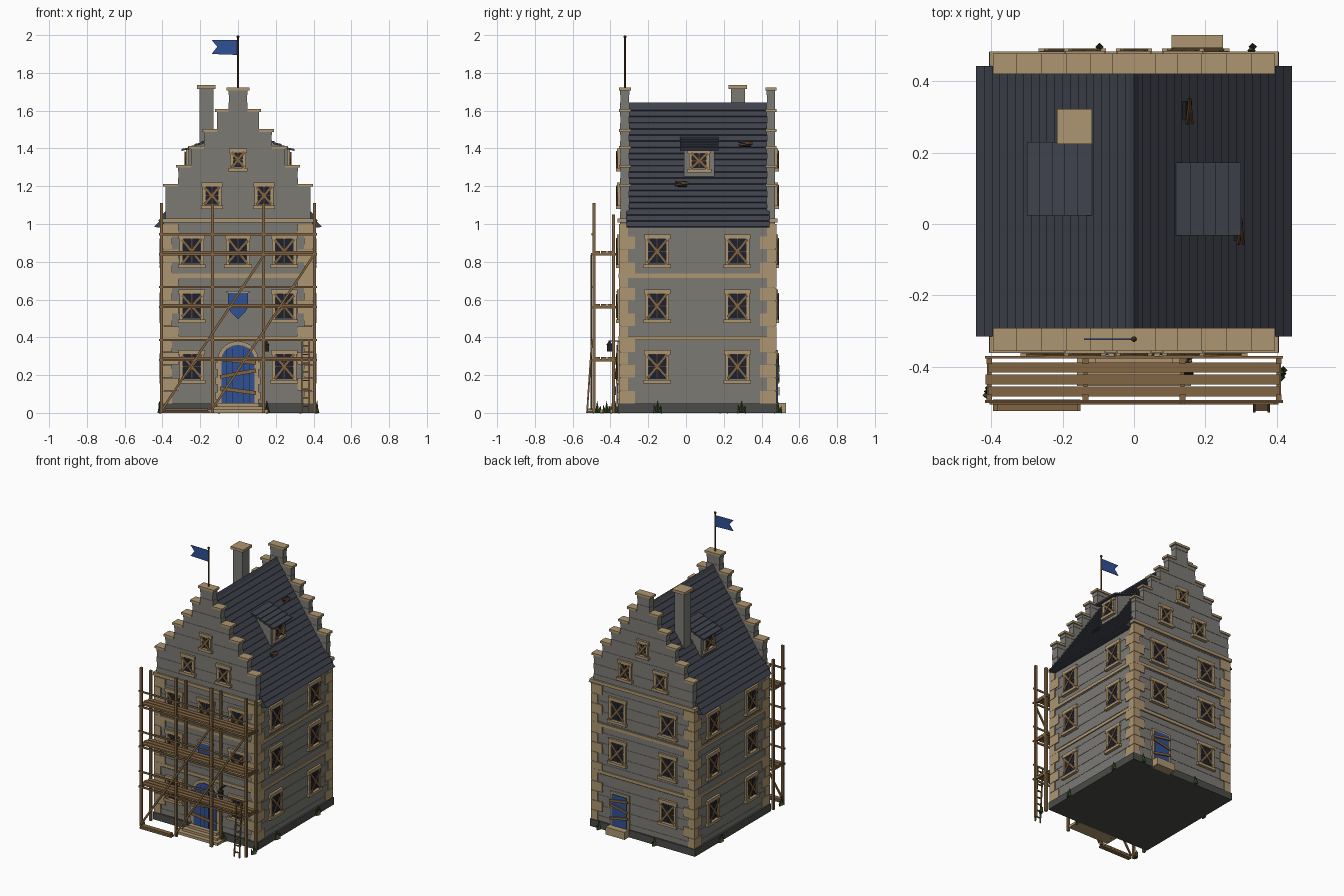
import bpy, bmesh, math, random
from mathutils import Matrix, Vector

if "Cube" in bpy.data.objects:
    bpy.data.objects.remove(bpy.data.objects["Cube"])

random.seed(4)
COL = dict(stone=(.20, .195, .175), dark=(.07, .07, .065), sand=(.42, .30, .16), slate=(.05, .055, .072),
           wood=(.22, .13, .055), oldwood=(.09, .045, .02), blue=(.03, .08, .30), glass=(.01, .015, .035),
           iron=(.015, .015, .015), green=(.04, .075, .02))
MAT = {}
for k, c in COL.items():
    MAT[k] = bpy.data.materials.new(k)
    MAT[k].diffuse_color = (*c, 1)
I = Matrix.Identity(4)
PARTS = {}


def T(x, y, z):
    return Matrix.Translation((x, y, z))


def R(deg, axis='Z'):
    return Matrix.Rotation(math.radians(deg), 4, axis)


def get(name, mat):
    return PARTS.setdefault(name, (bmesh.new(), mat))[0]


def box(name, mat, x0, x1, y0, y1, z0, z1, M=I):
    m = M @ T((x0+x1)/2, (y0+y1)/2, (z0+z1)/2) @ Matrix.Diagonal((x1-x0, y1-y0, z1-z0, 1))
    bmesh.ops.create_cube(get(name, mat), size=1, matrix=m)


def beam(name, mat, p, q, w, h, M=I):
    p, q = Vector(p), Vector(q)
    d = q - p
    m = M @ Matrix.Translation((p+q)/2) @ d.to_track_quat('X', 'Z').to_matrix().to_4x4()
    bmesh.ops.create_cube(get(name, mat), size=1, matrix=m @ Matrix.Diagonal((d.length, w, h, 1)))


def cone(name, mat, r1, r2, h, n, M):
    bmesh.ops.create_cone(get(name, mat), cap_ends=True, segments=n, radius1=r1, radius2=r2,
                          depth=h, matrix=M @ T(0, 0, h/2))


def prism(name, mat, pts, d0, d1, M=I):
    bm = get(name, mat)
    a = [bm.verts.new(M @ Vector((u, d0, v))) for u, v in pts]
    b = [bm.verts.new(M @ Vector((u, d1, v))) for u, v in pts]
    bm.faces.new(a)
    bm.faces.new(b[::-1])
    for i in range(len(pts)):
        j = (i+1) % len(pts)
        bm.faces.new((a[j], a[i], b[i], b[j]))


def courses(name, x, y0, y1, z0, z1, n):
    for i in range(n):
        e = .002 * (i % 2)
        box(name, 'stone', -x+e, x-e, y0+e, y1-e, z0+(z1-z0)*i/n, z0+(z1-z0)*(i+1)/n)


# walls, plinth, string courses, cornice
Y0, Y1 = -.35, .472
box('plinth', 'dark', -.407, .407, -.36, .482, 0, .05)
courses('walls', .395, Y0, Y1, .05, 1.0, 26)
for z in (.385, .715):
    box('string_courses', 'sand', -.401, .401, Y0-.007, Y1+.007, z, z+.022)
box('cornice', 'sand', -.406, .406, Y0-.012, Y1+.012, 1.008, 1.03)
courses('cornice_bed', .395, Y0, Y1, 1.0, 1.01, 1)

# corner quoins, alternating long and short
for i in range(14):
    z = .05 + i*.068
    a, b = (.085, .05) if i % 2 else (.05, .085)
    for sx in (-1, 1):
        xs = sorted((sx*.4, sx*(.4-a)))
        box('quoins', 'sand', *xs, Y0-.006, Y0-.006+b, z+.001, z+.067)
        box('quoins', 'sand', *xs, Y1+.006-b, Y1+.006, z+.001, z+.067)

# stepped gables with capstones
STEPS = [(.385, 1.21), (.318, 1.31), (.25, 1.41), (.18, 1.5), (.112, 1.605), (.05, 1.72)]
for name, ya, yb in (('front_gable', Y0, -.299), ('back_gable', .427, Y1)):
    z0 = 1.03
    for i, (x, z1) in enumerate(STEPS):
        courses(name, x, ya, yb, z0, z1, 5 if i == 0 else 3)
        inner = STEPS[i+1][0] if i < 5 else 0
        for s in (-1, 1):
            xs = sorted((s*(x+.011), s*inner))
            box('gable_caps', 'sand', *xs, ya-.006, yb+.007, z1-.012, z1+.003)
        z0 = z1

# roof: saw-tooth slate courses on both slopes
N, K = 20, .65/.44
right = []
for i in range(N):
    xa, xb = .44*i/N, .44*(i+1)/N
    right += [(xa, 1.631-K*xa), (xb+.003, 1.636-K*xb)]
right.append((.43, .982))
prism('roof', 'slate', right + [(-x, z) for x, z in right[:0:-1]], -.315, .443)
prism('ridge', 'slate', [(-.014, 1.618), (.014, 1.618), (0, 1.642)], -.299, .427)


def window(M, u, z, w=.128, h=.165, boards=True):
    m = M @ T(u, 0, z)
    a, b, t = w/2, h/2, .018
    box('window_panes', 'glass', -a+t, a-t, -.004, .01, -b+t, b-t, m)
    for s in (-1, 1):
        xs = sorted((s*a, s*(a-t)))
        box('window_frames', 'sand', *xs, -.012, .01, -b, b, m)
    box('window_frames', 'sand', -a-.006, a+.006, -.014, .01, b-t, b+.006, m)
    box('window_frames', 'sand', -a-.009, a+.009, -.02, .01, -b-.006, -b+t*.7, m)
    box('window_bars', 'oldwood', -.003, .003, -.009, 0, -b+t, b-t, m)
    box('window_bars', 'oldwood', -a+t, a-t, -.009, 0, -.003, .003, m)
    if boards:
        for s in (-1, 1):
            j = random.uniform(-.006, .006)
            p, q = (-a*.8, -.016-s*.002, -s*b*.75+j), (a*.8, -.016-s*.002, s*b*.75-j)
            beam('window_boards', 'wood', p, q, .005, .015, m)


FRONT, RIGHT = T(0, Y0, 0), T(.395, 0, 0) @ R(90)
BACK, LEFT = T(0, Y1, 0) @ R(180), T(-.395, 0, 0) @ R(-90)
ROWS = (.245, .565, .855)
for i, z in enumerate(ROWS):
    for u in (-.245, 0, .245):
        if u or i == 2:
            window(FRONT, u, z)
    for y in (-.153, .272):
        window(RIGHT, y, z)
        window(LEFT, -y, z)
    for u in (-.195, .195):
        if i or u > 0:
            window(BACK, u, z)
for M in (FRONT, BACK):
    for u in (-.138, .138):
        window(M, u, 1.15, .1, .13)
    window(M, 0, 1.34, .084, .11)


# front door: arched, with stone surround, boards and steps
def arch(w, z0, zs, rise, n=10):
    return [(-w, z0), (w, z0)] + [(w*math.cos(math.pi*i/n), zs+rise*math.sin(math.pi*i/n)) for i in range(n+1)]


prism('door_surround', 'sand', arch(.108, .05, .28, .1), -.012, .01, FRONT)
prism('front_door', 'blue', arch(.088, .05, .28, .08), -.017, .01, FRONT)
for k in range(-2, 3):
    box('door_grooves', 'iron', k*.03-.001, k*.03+.001, -.018, 0, .05, .34, FRONT)
for za, zb in ((.13, .105), (.19, .225), (.285, .265)):
    beam('door_boards', 'wood', (-.095, -.024, za), (.095, -.024, zb), .008, .02, FRONT)
for s in (-1, 1):
    for z in (.09, .17, .25):
        xs = sorted((s*.088, s*.118))
        box('door_surround', 'sand', *xs, -.014, .01, z-.02, z+.02, FRONT)
box('front_steps', 'sand', -.16, .16, -.455, -.35, 0, .018)
box('front_steps', 'sand', -.135, .135, -.425, -.35, .018, .034)
box('front_steps', 'sand', -.11, .11, -.395, -.35, .034, .052)

# back door with boards and step
BD = BACK @ T(-.178, 0, 0)
box('back_door_surround', 'sand', -.074, .074, -.01, .01, .05, .285, BD)
box('back_door', 'blue', -.058, .058, -.015, .01, .05, .27, BD)
for za, zb in ((.1, .13), (.2, .17), (.225, .245)):
    beam('back_door_boards', 'wood', (-.07, -.02, za), (.07, -.02, zb), .007, .017, BD)
box('back_step', 'sand', .105, .25, .47, .53, 0, .052)

# shield over the door
SH = [(-.054, .635), (-.054, .56), (-.035, .53), (0, .497), (.035, .53), (.054, .56), (.054, .635)]
prism('shield', 'blue', SH, -.016, .005, FRONT)
box('shield_top', 'sand', -.06, .06, -.018, .005, .634, .646, FRONT)

# dormers with sloping slate roofs of overlapping courses
for s, y in ((1, .07), (-1, .127)):
    M = T(0, y, 0) @ R(0 if s > 0 else 180)
    prism('dormer_walls', 'stone', [(.1, 1.22), (.262, 1.22), (.262, 1.4), (.1, 1.455)], -.08, .08, M)
    window(M @ T(.262, 0, 0) @ R(90), 0, 1.335, .11, .115)
    for i in range(5):
        beam('dormer_roofs', 'slate', (.12+.035*i-.004, 0, 1.455-.0135*i), (.155+.035*i+.004, 0, 1.446-.0135*i),
             .205, .01, M)

# chimney
box('chimney', 'stone', -.203, -.13, .237, .312, 1.3, 1.72)
box('chimney_cap', 'sand', -.216, -.118, .225, .323, 1.716, 1.735)

# broken roof patches
for x, y in ((.147, .318), (.29, -.02)):
    M = T(x, y, 1.637-K*x) @ R(math.degrees(math.atan(K)), 'Y')
    box('roof_holes', 'iron', -.016, .016, -.026, .026, -.004, .009, M)
    for k in (-.012, .012):
        beam('roof_battens', 'oldwood', (k, -.038, .011), (-k*.2, .034, .012), .009, .005, M)

# flag and pole
cone('flag_pole', 'oldwood', .005, .005, .27, 8, T(0, -.323, 1.72))
bmesh.ops.create_icosphere(get('pole_ball', 'oldwood'), subdivisions=1, radius=.009, matrix=T(0, -.323, 1.991))
prism('flag', 'blue', [(0, 1.973), (-.14, 1.975), (-.11, 1.938), (-.14, 1.9), (0, 1.895)], -.325, -.321)

# scaffold: poles, ledgers, decks, rails, braces
PX = (-.406, -.136, .136, .406)
for x in PX:
    for y, h in ((-.487, 1.11), (-.385, 1.05)):
        box('scaffold_poles', 'wood', x-.008, x+.008, y-.008, y+.008, 0, h)
    for z in (.29, .57, .85):
        box('scaffold_ledgers', 'wood', x-.006, x+.006, -.5, -.37, z-.017, z-.005)
for z in (.29, .57, .85):
    for i in range(3):
        y = -.47 + .034*i
        box('scaffold_decks', 'wood', -.41-.006*(i % 2), .41, y-.014, y+.014, z-.005, z+.007)
    box('scaffold_rails', 'wood', -.418, .418, -.5, -.494, z+.09, z+.102)
    for y in (-.498, -.374):
        box('scaffold_rails', 'wood', -.418, .418, y-.004, y+.004, z-.016, z-.004)
for x in (-.4, -.136):
    beam('scaffold_braces', 'wood', (x, -.502, .02), (x+.537, -.502, .835), .009, .012)

# ladder and spare boards
for x in (.338, .378):
    beam('ladder', 'wood', (x, -.524, 0), (x, -.498, .385), .007, .009)
for i in range(8):
    z = .03 + i*.046
    box('ladder', 'wood', .338, .378, -.527+z*.068, -.519+z*.068, z, z+.007)
for i in range(2):
    box('spare_boards', 'wood', -.395+.01*i, -.15-.008*i, -.525, -.493, i*.012, i*.012+.011)

# lantern on a bracket
box('lantern_bracket', 'iron', .147, .153, -.41, -.35, .378, .384)
box('lantern', 'iron', .137, .163, -.418, -.392, .325, .36)
cone('lantern', 'iron', .024, .004, .02, 4, T(.15, -.405, .36) @ R(45))

# grass tufts
for x, y in ((-.41, -.47), (.416, -.42), (.155, -.375), (.412, -.15), (.412, .295), (-.412, .2), (-.1, .487), (.33, .487)):
    for k in range(3):
        M = T(x+.003*(k-1), y+.01*(k-1), 0) @ R(12*(1-k), 'X') @ R(random.uniform(-6, 6), 'Y')
        cone('grass_tufts', 'green', .012, 0, (.045, .065, .04)[k], 4, M)

for name, (bm, mat) in PARTS.items():
    bmesh.ops.recalc_face_normals(bm, faces=bm.faces[:])
    me = bpy.data.meshes.new(name)
    bm.to_mesh(me)
    bm.free()
    me.materials.append(MAT[mat])
    bpy.context.collection.objects.link(bpy.data.objects.new(name, me))

for m in bpy.data.materials:
    if m.users and not m.is_grease_pencil:
        m.use_nodes = True
        m.node_tree.nodes["Principled BSDF"].inputs["Base Color"].default_value = m.diffuse_color
